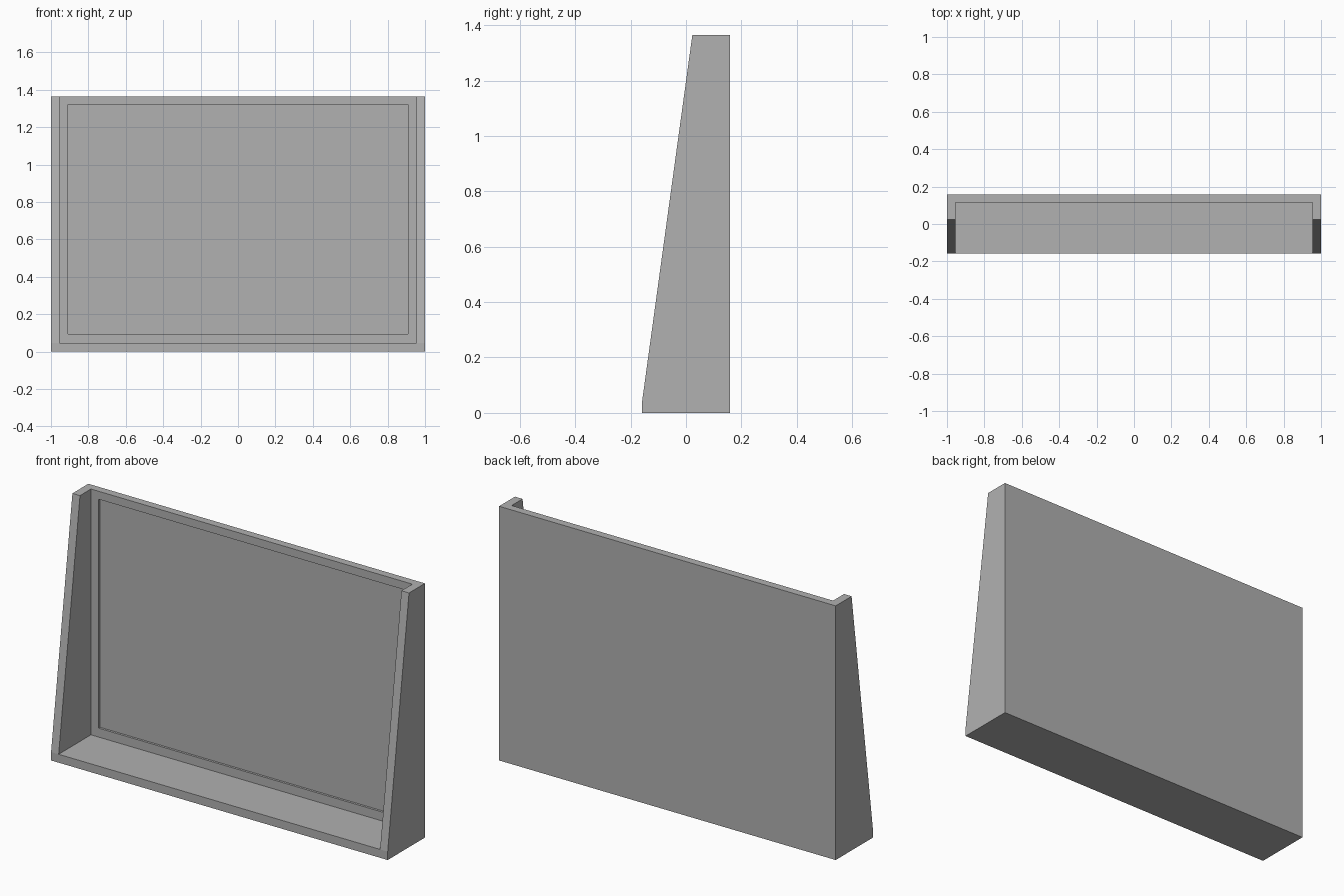
import bpy
import bmesh

if "Cube" in bpy.data.objects:
    bpy.data.objects.remove(bpy.data.objects["Cube"])


def prism(name, profile, half_width):
    """Extrude a (y, z) side profile symmetrically along x."""
    bm = bmesh.new()
    face = bm.faces.new([bm.verts.new((-half_width, y, z)) for y, z in profile])
    ext = bmesh.ops.extrude_face_region(bm, geom=[face])
    moved = [g for g in ext["geom"] if isinstance(g, bmesh.types.BMVert)]
    bmesh.ops.translate(bm, verts=moved, vec=(2 * half_width, 0, 0))
    bmesh.ops.recalc_face_normals(bm, faces=bm.faces)
    mesh = bpy.data.meshes.new(name)
    bm.to_mesh(mesh)
    bm.free()
    obj = bpy.data.objects.new(name, mesh)
    bpy.context.collection.objects.link(obj)
    return obj


def rect(y0, y1, z0, z1):
    return [(y0, z0), (y1, z0), (y1, z1), (y0, z1)]


def carve(target, cutter):
    """Subtract the cutter from the target, then discard the cutter."""
    cutter.hide_render = True
    mod = target.modifiers.new(cutter.name, 'BOOLEAN')
    mod.operation = 'DIFFERENCE'
    mod.solver = 'EXACT'
    mod.object = cutter
    bpy.context.view_layer.objects.active = target
    bpy.ops.object.modifier_apply(modifier=mod.name)
    bpy.data.objects.remove(cutter)


HEIGHT, DEPTH, WALL = 1.365, 0.158, 0.045

# Outer body with the sloping front edge
body = prism("display_housing",
             [(-DEPTH, 0), (DEPTH, 0), (DEPTH, HEIGHT), (0.023, HEIGHT), (-DEPTH, WALL)],
             1.0)

# Cavity open at front and top, leaving side walls, floor and back panel
carve(body, prism("cavity_cutter", rect(-0.5, 0.116, WALL, 2.0), 1.0 - WALL))

# Shallow recessed panel in the back wall
carve(body, prism("recess_cutter", rect(0.0, 0.128, 0.093, 1.322), 0.91))

# Dark grey finish
grey = bpy.data.materials.new("dark_grey")
grey.diffuse_color = (0.44, 0.44, 0.44, 1)
grey.use_nodes = True
grey.node_tree.nodes["Principled BSDF"].inputs["Base Color"].default_value = grey.diffuse_color
body.data.materials.clear()
body.data.materials.append(grey)
